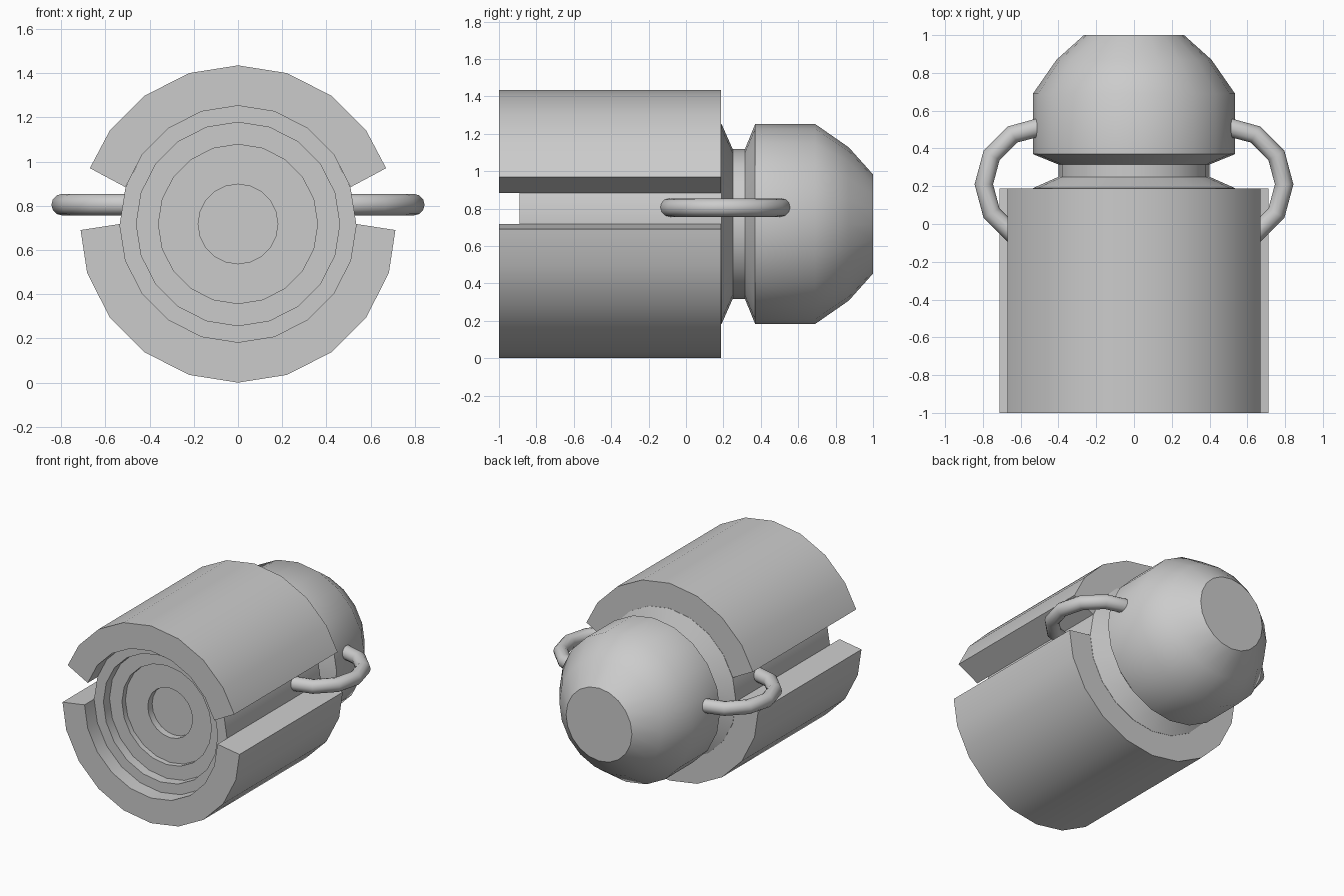
import bpy, bmesh
from math import sin, cos, radians

if "Cube" in bpy.data.objects:
    bpy.data.objects.remove(bpy.data.objects["Cube"])

CZ = 0.7175        # height of the main axis (runs along y)
SIDES = 20
STEP = 360 / SIDES


def finish(name, bm):
    bmesh.ops.recalc_face_normals(bm, faces=bm.faces)
    mesh = bpy.data.meshes.new(name)
    bm.to_mesh(mesh)
    bm.free()
    ob = bpy.data.objects.new(name, mesh)
    bpy.context.collection.objects.link(ob)
    bpy.ops.object.select_all(action='DESELECT')
    ob.select_set(True)
    bpy.context.view_layer.objects.active = ob
    bpy.ops.object.shade_smooth_by_angle(angle=radians(40))
    return ob


def lathe(name, profile):
    """Turn (radius, y) points around the main axis and cap both ends."""
    bm = bmesh.new()
    rings = []
    for r, y in profile:
        rings.append([bm.verts.new((r * sin(radians(i * STEP)), y,
                                    CZ + r * cos(radians(i * STEP))))
                      for i in range(SIDES)])
    for a, b in zip(rings, rings[1:]):
        for i in range(SIDES):
            j = (i + 1) % SIDES
            bm.faces.new((a[i], a[j], b[j], b[i]))
    bm.faces.new(rings[0])
    bm.faces.new(rings[-1])
    return finish(name, bm)


def arc(radius, degrees, end):
    """Points of a symmetric arc in x, z with a given right-hand end point."""
    right = [(radius * sin(radians(d)), CZ + radius * cos(radians(d)))
             for d in degrees] + [end]
    left = [(-x, z) for x, z in reversed(right) if x > 1e-4]
    return left + right


def shell(name, outer, inner, y0, y1):
    """Extrude a strip between an outer and inner arc along y."""
    bm = bmesh.new()
    rows = [[bm.verts.new((x, y, z)) for x, z in pts]
            for pts, y in ((outer, y0), (outer, y1), (inner, y1), (inner, y0))]
    for k in range(4):
        a, b = rows[k], rows[(k + 1) % 4]
        # match points one to one, both arcs have equal counts
        for i in range(len(a) - 1):
            bm.faces.new((a[i], a[i + 1], b[i + 1], b[i]))
    for i in (0, -1):
        bm.faces.new([row[i] for row in rows])
    return finish(name, bm)


# Core: stepped front recess, neck and domed rear end
lathe("core", [
    (0.18, -0.73), (0.18, -0.78), (0.36, -0.78), (0.36, -0.82),
    (0.46, -0.82), (0.46, -0.89), (0.535, -0.89), (0.535, 0.19),
    (0.40, 0.25), (0.40, 0.315), (0.535, 0.37), (0.535, 0.69),
    (0.41, 0.87), (0.265, 1.0)])

# Outer sleeve: two shells with a slot left open on each side
top = (0, 18, 36, 54)
shell("upper_sleeve", arc(0.7175, top, (0.67, 0.97)),
      arc(0.535, top, (0.509, 0.884)), -1, 0.188)
low = (180, 162, 144, 126, 108)
shell("lower_sleeve", arc(0.7175, low, (0.712, 0.69)),
      arc(0.535, low, (0.535, 0.7175)), -1, 0.188)

# Handles: half rings of tube joining the dome to the core in the slot
for side, label in ((1, "right"), (-1, "left")):
    path = [(0.42, 0.515)]
    path += [(0.49 + 0.305 * cos(radians(d)), 0.21 + 0.305 * sin(radians(d)))
             for d in range(90, -91, -30)]
    path += [(0.42, -0.095)]
    curve = bpy.data.curves.new(label + "_handle", 'CURVE')
    curve.dimensions = '3D'
    curve.bevel_depth = 0.049
    curve.bevel_resolution = 4
    curve.use_fill_caps = True
    spline = curve.splines.new('POLY')
    spline.points.add(len(path) - 1)
    for p, (x, y) in zip(spline.points, path):
        p.co = (side * x, y, 0.805, 1)
    bpy.context.collection.objects.link(
        bpy.data.objects.new(label + "_handle", curve))
